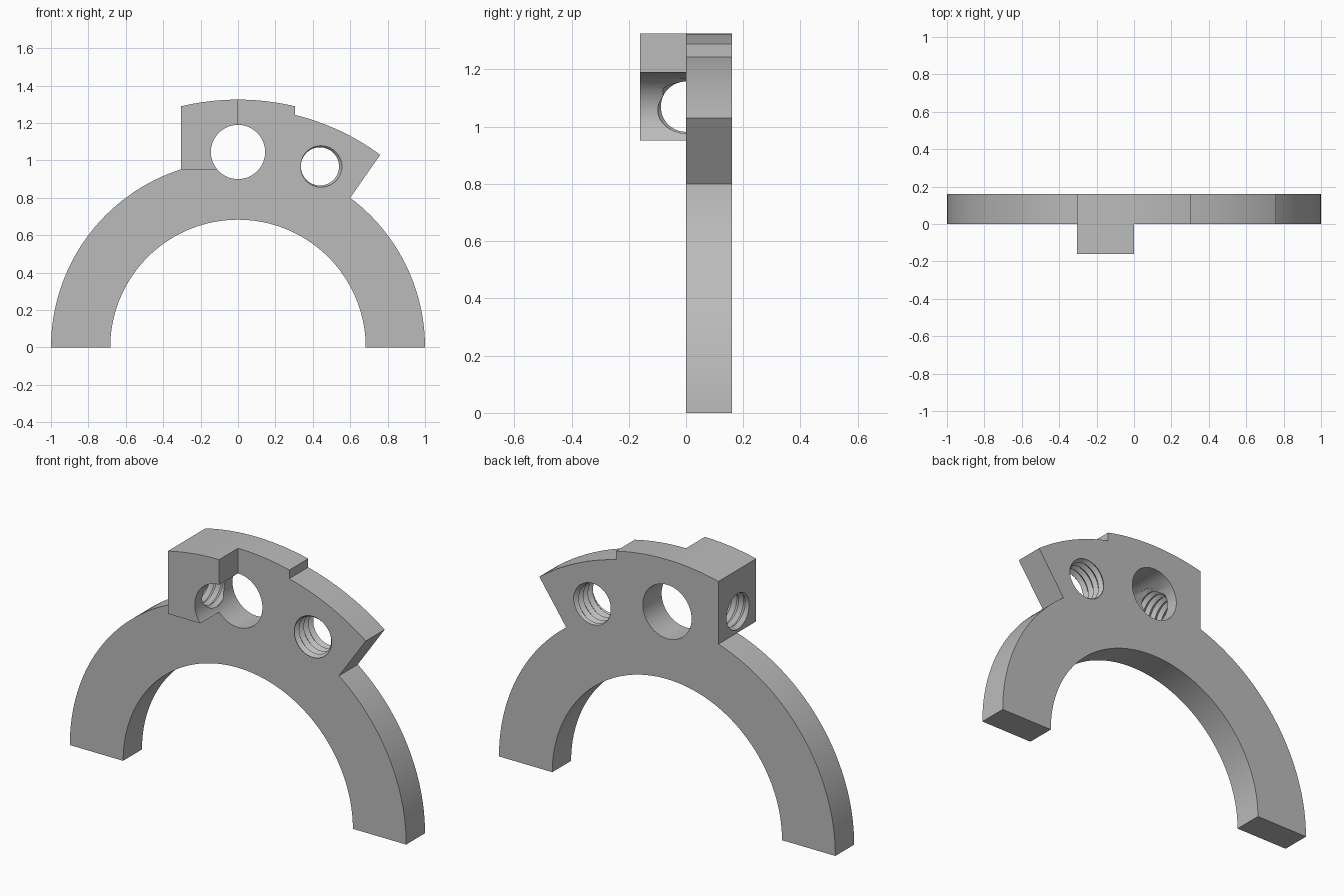
import bpy
import bmesh
from math import sin, cos, pi, asin, acos, tau
from mathutils import Matrix

cube = bpy.data.objects.get("Cube")
if cube:
    bpy.data.objects.remove(cube)

steel = bpy.data.materials.new("plain grey")
steel.use_nodes = True
GREY = (0.5, 0.5, 0.5, 1)
steel.diffuse_color = GREY
steel.node_tree.nodes["Principled BSDF"].inputs["Base Color"].default_value = GREY

DEPTH = 0.16               # plate thickness and block projection
R_IN, R_OUT = 0.683, 1.0   # half ring
R_TOP, R_STEP = 1.325, 1.28  # raised pad and lower shoulder
PAD = 0.305                # half width of the raised pad
HOLE = (0.0, 1.045)        # plain bore
THREAD = (0.438, 0.968)    # threaded bore


def finish(name, bm):
    bmesh.ops.recalc_face_normals(bm, faces=bm.faces)
    mesh = bpy.data.meshes.new(name)
    bm.to_mesh(mesh)
    bm.free()
    mesh.materials.append(steel)
    obj = bpy.data.objects.new(name, mesh)
    bpy.context.collection.objects.link(obj)
    return obj


def arc(r, a, b, n, centre=(0, 0)):
    """Points in the x-z plane, angles measured from +x."""
    steps = [a + (b - a) * i / n for i in range(n + 1)]
    return [(centre[0] + r * cos(t), centre[1] + r * sin(t)) for t in steps]


def prism(name, outline, y0, y1):
    bm = bmesh.new()
    face = bm.faces.new([bm.verts.new((x, y0, z)) for x, z in outline])
    out = bmesh.ops.extrude_face_region(bm, geom=[face])
    moved = [v for v in out["geom"] if isinstance(v, bmesh.types.BMVert)]
    bmesh.ops.translate(bm, verts=moved, vec=(0, y1 - y0, 0))
    return finish(name, bm)


def thread_cutter(name, r_minor, r_major, length, matrix, pitch=0.04, n=48):
    """Solid screw along local z; rows alternate between crest and root."""
    bm = bmesh.new()
    rows = 2 * round(length / pitch)
    grid = {}
    for k in range(rows + 3):
        r = r_major if k % 2 else r_minor
        for j in range(n if k <= rows else 1):
            a = tau * j / n
            z = (k / 2 + j / n) * pitch
            grid[k, j] = bm.verts.new((r * cos(a), r * sin(a), z))

    def v(k, j):
        return grid[k, j] if j < n else grid[k + 2, 0]

    for k in range(rows):
        for j in range(n):
            bm.faces.new((v(k, j), v(k, j + 1), v(k + 1, j + 1), v(k + 1, j)))
    for k in (0, rows):
        tip = bm.verts.new((0, 0, (k / 2 + 0.5) * pitch))
        loop = [v(k, j) for j in range(n + 1)] + [v(k + 1, 0)]
        for p, q in zip(loop, loop[1:] + loop[:1]):
            bm.faces.new((tip, p, q))
    bm.transform(matrix)
    return finish(name, bm)


def combine(target, tool, operation):
    tool.hide_render = True
    mod = target.modifiers.new(operation, 'BOOLEAN')
    mod.operation = operation
    mod.solver = 'EXACT'
    mod.object = tool
    bpy.context.view_layer.objects.active = target
    bpy.ops.object.modifier_apply(modifier=mod.name)
    bpy.data.objects.remove(tool)


# Plate outline: half ring with a stepped crown
pad_angle = acos(PAD / R_TOP)
pad_arc = arc(R_TOP, pad_angle, pi - pad_angle, 16)
outline = arc(R_OUT, 0, acos(0.6), 24)
outline += arc(R_STEP, acos(0.76 / R_STEP), acos(PAD / R_STEP), 14)
outline += pad_arc
outline += arc(R_OUT, pi / 2 + asin(PAD), pi, 32)
outline += arc(R_IN, pi, 0, 72)
bracket = prism("clamp_bracket", outline, 0, DEPTH)

# Clamping block in front of the raised pad
floor = (R_OUT ** 2 - PAD ** 2) ** 0.5
block_outline = pad_arc[8:] + [(-PAD, floor), (0, floor)]
block = prism("clamping_block", block_outline, -DEPTH, DEPTH / 2)
combine(bracket, block, 'UNION')

# Plain bore through plate and block
bore = prism("bore_cutter", arc(0.145, 0, tau, 64, HOLE)[:-1], -0.3, 0.3)
combine(bracket, bore, 'DIFFERENCE')

# Threaded bore through the shoulder
place = Matrix.Translation((THREAD[0], 0.34, THREAD[1])) @ Matrix.Rotation(pi / 2, 4, 'X')
combine(bracket, thread_cutter("shoulder_thread", 0.102, 0.119, 0.48, place), 'DIFFERENCE')

# Threaded bore from the side of the block into the plain bore
place = Matrix.Translation((-0.44, 0, 1.07)) @ Matrix.Rotation(pi / 2, 4, 'Y')
combine(bracket, thread_cutter("side_thread", 0.088, 0.103, 0.4, place), 'DIFFERENCE')

bpy.ops.object.select_all(action='DESELECT')
bracket.select_set(True)
bpy.context.view_layer.objects.active = bracket
bpy.ops.object.shade_smooth_by_angle(angle=pi / 6)
